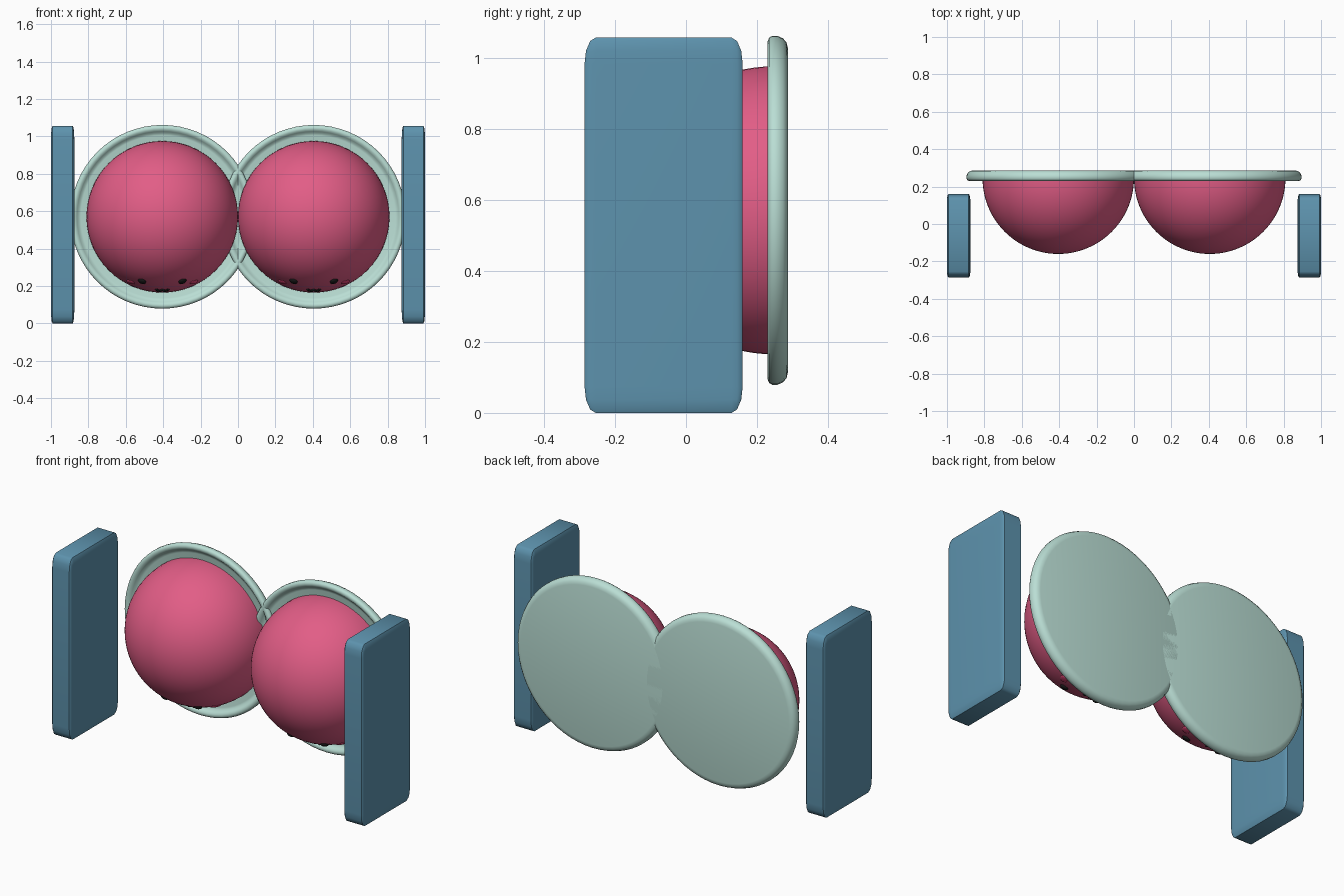
import bpy, bmesh, math
from mathutils import Vector, Matrix

cube = bpy.data.objects.get("Cube")
if cube:
    bpy.data.objects.remove(cube, do_unlink=True)


def material(name, color):
    m = bpy.data.materials.new(name)
    m.use_nodes = True
    m.diffuse_color = (*color, 1)
    m.node_tree.nodes["Principled BSDF"].inputs["Base Color"].default_value = (*color, 1)
    return m


PINK = material("berry pink", (0.76, 0.11, 0.24))
MINT = material("pale mint", (0.49, 0.73, 0.66))
BLUE = material("steel blue", (0.11, 0.29, 0.42))
BLACK = material("black", (0.01, 0.01, 0.01))
BLUSH = material("blush pink", (0.80, 0.07, 0.20))

CENTER = Vector((0.405, 0.245, 0.57))
RADIUS = 0.405


def finish(name, bm, mat, location=(0, 0, 0), angle=40):
    bmesh.ops.recalc_face_normals(bm, faces=bm.faces)
    mesh = bpy.data.meshes.new(name)
    bm.to_mesh(mesh)
    bm.free()
    mesh.materials.append(mat)
    obj = bpy.data.objects.new(name, mesh)
    bpy.context.collection.objects.link(obj)
    obj.location = location
    bpy.ops.object.select_all(action="DESELECT")
    obj.select_set(True)
    bpy.context.view_layer.objects.active = obj
    bpy.ops.object.shade_smooth_by_angle(angle=math.radians(angle))
    return obj


def lathe(name, profile, mat, location, steps=64):
    """Turn a (radius, depth) profile around the y axis."""
    bm = bmesh.new()
    verts = [bm.verts.new((r, y, 0)) for r, y in profile]
    edges = [bm.edges.new(pair) for pair in zip(verts, verts[1:])]
    bmesh.ops.spin(bm, geom=verts + edges, cent=(0, 0, 0), axis=(0, 1, 0),
                   angle=math.tau, steps=steps, use_duplicate=False)
    bmesh.ops.remove_doubles(bm, verts=bm.verts, dist=0.0002)
    return finish(name, bm, mat, location)


def on_dome(dx, dy, lift=0.0):
    """Point on the underside of the dome, relative to its centre."""
    p = Vector((dx, dy, -math.sqrt(RADIUS ** 2 - dx * dx - dy * dy)))
    return p * (1 + lift / RADIUS)


def button(name, center, dx, dy, size, mat):
    """Flattened ellipsoid lying on the dome surface."""
    bm = bmesh.new()
    p = on_dome(dx, dy)
    turn = p.to_track_quat("Z", "Y").to_matrix().to_4x4()
    bmesh.ops.create_uvsphere(bm, u_segments=20, v_segments=12, radius=1,
                              matrix=turn @ Matrix.Diagonal((*size, 1)))
    finish(name, bm, mat, center + p)


def mouth(name, center):
    """Two small joined smiles swept as a tube."""
    curve = bpy.data.curves.new(name, "CURVE")
    curve.dimensions = "3D"
    curve.bevel_depth = 0.007
    curve.bevel_resolution = 2
    curve.use_fill_caps = True
    spline = curve.splines.new("POLY")
    count = 17
    spline.points.add(count - 1)
    for i, point in enumerate(spline.points):
        t = i / (count - 1)
        dip = abs(math.sin(t * math.tau))
        point.co = (*on_dome((t - 0.5) * 0.064, -0.12 + 0.022 * dip, 0.002), 1)
    curve.materials.append(BLACK)
    obj = bpy.data.objects.new(name, curve)
    bpy.context.collection.objects.link(obj)
    obj.location = center


def side_panel(name, x):
    """Rounded slab whose bevel stretches with its proportions."""
    bm = bmesh.new()
    bmesh.ops.create_cube(bm, size=1)
    bmesh.ops.bevel(bm, geom=list(bm.edges), offset=0.07, segments=3,
                    profile=0.5, affect="EDGES")
    bmesh.ops.scale(bm, vec=(0.125, 0.445, 1.056), verts=bm.verts)
    finish(name, bm, BLUE, (x, -0.063, 0.528))


# Dish: flat back, rounded edge, raised lip and shallow floor
dish_profile = [(0, 0.287), (0.455, 0.287), (0.472, 0.283), (0.484, 0.273),
                (0.491, 0.257), (0.491, 0.243), (0.486, 0.234), (0.476, 0.230),
                (0.465, 0.232), (0.456, 0.240), (0.447, 0.250), (0.435, 0.254),
                (0, 0.254)]

# Dome: hemisphere bulging to the front with a short skirt into the dish
arc = [i * math.pi / 48 for i in range(25)]
dome_profile = [(RADIUS * math.sin(a), -RADIUS * math.cos(a)) for a in arc]
dome_profile += [(RADIUS, 0.015), (0, 0.015)]

for side, s in (("left", 1), ("right", -1)):
    center = Vector((s * CENTER.x, CENTER.y, CENTER.z))
    lathe(side + "_dish", dish_profile, MINT, (center.x, 0, center.z))
    lathe(side + "_dome", dome_profile, PINK, center)
    # Small face on the underside of the dome
    for part, d in (("outer", s), ("inner", -s)):
        button(f"{side}_{part}_eye", center, d * 0.108, -0.185,
               (0.022, 0.022, 0.012), BLACK)
        button(f"{side}_{part}_cheek", center, d * 0.17, -0.115,
               (0.03, 0.02, 0.006), BLUSH)
    mouth(side + "_mouth", center)
    side_panel(side + "_panel", s * 0.9375)
